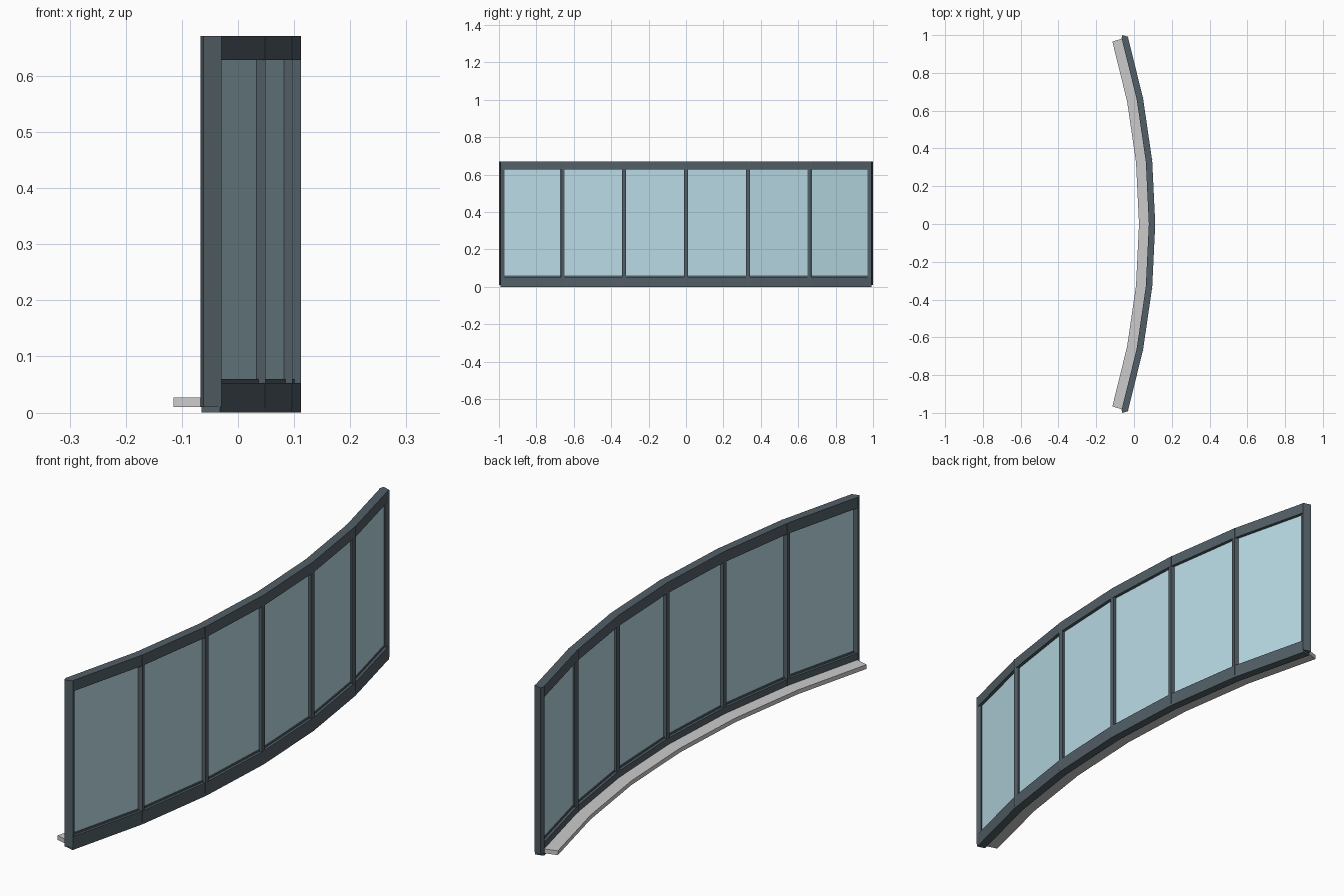
import bpy, bmesh, math

if "Cube" in bpy.data.objects:
    bpy.data.objects.remove(bpy.data.objects["Cube"])

N = 6                       # facets along the bow
R = 3.445                   # radius of the frame centreline
HALF = math.asin(0.9856 / R)
XC = 0.0955 - R             # centre of the arc on the x axis
DEPTH = 0.034               # frame depth
TOP = 0.671


def material(name, rgba):
    m = bpy.data.materials.new(name)
    m.diffuse_color = rgba
    m.use_nodes = True
    m.node_tree.nodes["Principled BSDF"].inputs["Base Color"].default_value = m.diffuse_color
    return m


FRAME = material("slate_frame", (0.085, 0.115, 0.135, 1))
GLASS = material("pale_glass", (0.48, 0.70, 0.78, 0.75))
SILL = material("light_sill", (0.70, 0.70, 0.70, 1))


def finish(bm, name, mat):
    bmesh.ops.recalc_face_normals(bm, faces=bm.faces)
    me = bpy.data.meshes.new(name)
    bm.to_mesh(me)
    bm.free()
    me.materials.append(mat)
    ob = bpy.data.objects.new(name, me)
    bpy.context.collection.objects.link(ob)
    return ob


def angle(i):
    return -HALF + 2 * HALF * i / N


def point(a, off, z):
    return (XC + (R + off) * math.cos(a), (R + off) * math.sin(a), z)


def bowed_bar(name, inner, outer, z0, z1, mat):
    """Rectangular section swept along the faceted arc, mitred at the joints."""
    bm = bmesh.new()
    rings = [[bm.verts.new(point(angle(i), o, z))
              for o, z in ((inner, z0), (outer, z0), (outer, z1), (inner, z1))]
             for i in range(N + 1)]
    for a, b in zip(rings, rings[1:]):
        for k in range(4):
            bm.faces.new((a[k], a[k - 1], b[k - 1], b[k]))
    bm.faces.new(rings[0])
    bm.faces.new(rings[-1])
    return finish(bm, name, mat)


def post(name, i):
    """Upright turned against the curve, so its corners stand slightly proud."""
    bpy.ops.mesh.primitive_cube_add(size=1)
    ob = bpy.context.object
    ob.name = name
    ob.dimensions = (0.033, 0.02, TOP - 0.01)
    ob.location = point(angle(i), 0, (TOP + 0.01) / 2)
    ob.rotation_euler.z = -angle(i)
    ob.data.materials.append(FRAME)


# top and bottom rails, and the projecting sill on the inner side
bowed_bar("bottom_rail", -DEPTH / 2, DEPTH / 2, 0, 0.053, FRAME)
bowed_bar("top_rail", -DEPTH / 2, DEPTH / 2, 0.628, TOP, FRAME)
bowed_bar("window_sill", -0.069, -DEPTH / 2, 0.010, 0.027, SILL)

# glazing and the small bead along its foot
bowed_bar("glass_panes", -0.004, 0.004, 0.053, 0.628, GLASS)
bowed_bar("glazing_bead", -0.007, 0.007, 0.050, 0.060, FRAME)

# uprights at every joint and both ends
for i in range(N + 1):
    post(f"post_{i + 1}", i)
